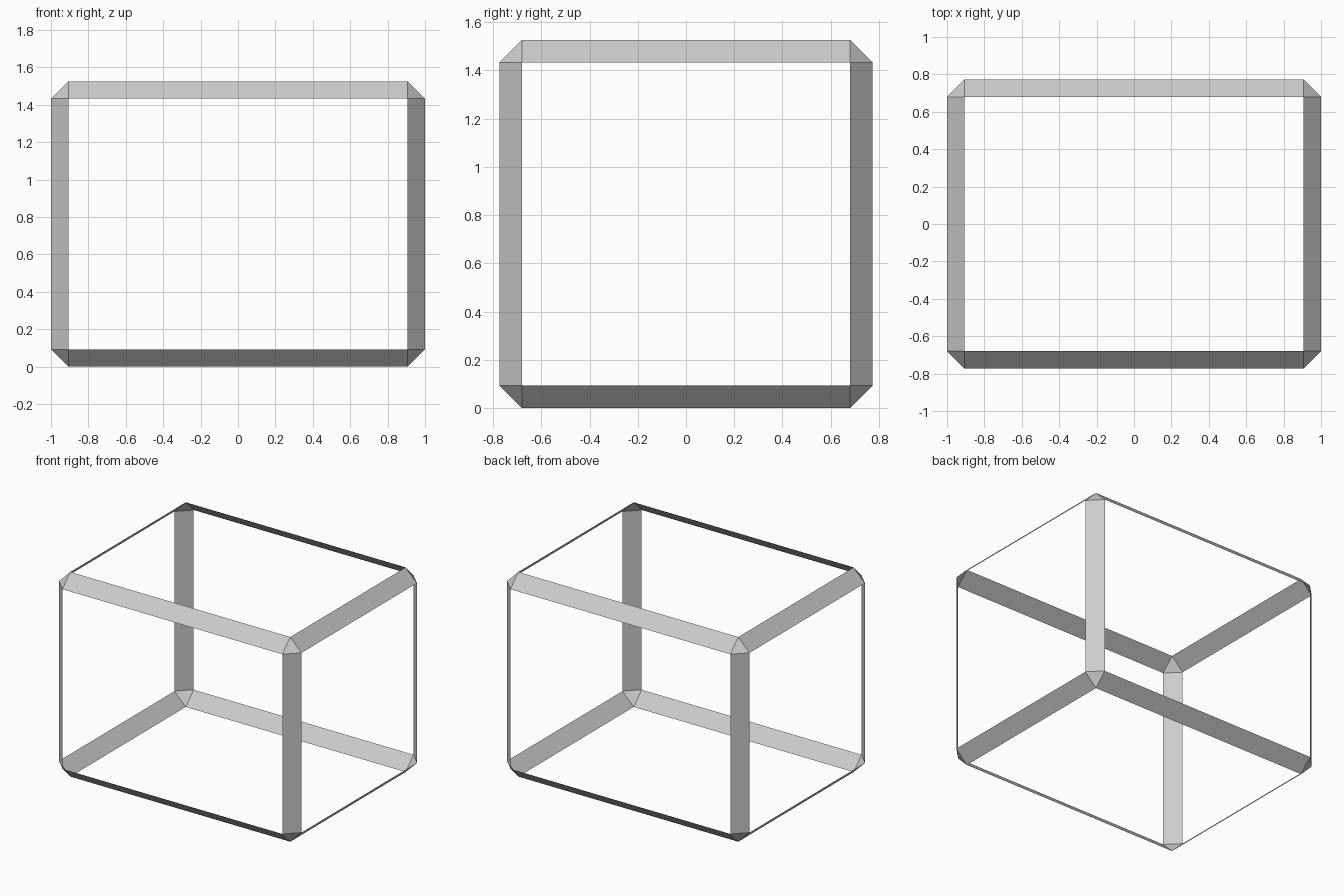
import bpy
import bmesh

if "Cube" in bpy.data.objects:
    bpy.data.objects.remove(bpy.data.objects["Cube"])

SIZE = (2.0, 1.546, 1.526)
CHAMFER = 0.093

# Box with chamfered edges and corners
bm = bmesh.new()
bmesh.ops.create_cube(bm, size=1.0)
bmesh.ops.scale(bm, vec=SIZE, verts=bm.verts)
bmesh.ops.translate(bm, vec=(0, 0, SIZE[2] / 2), verts=bm.verts)
bmesh.ops.bevel(bm, geom=bm.edges[:], offset=CHAMFER, offset_type='OFFSET',
                segments=1, profile=0.5, affect='EDGES')
bm.normal_update()

# Remove the six large panels, leaving only the open frame of strips
panels = [f for f in bm.faces if max(abs(c) for c in f.normal) > 0.99]
bmesh.ops.delete(bm, geom=panels, context='FACES_ONLY')

mesh = bpy.data.meshes.new("box_edge_frame")
bm.to_mesh(mesh)
bm.free()
frame = bpy.data.objects.new("box_edge_frame", mesh)
bpy.context.collection.objects.link(frame)
